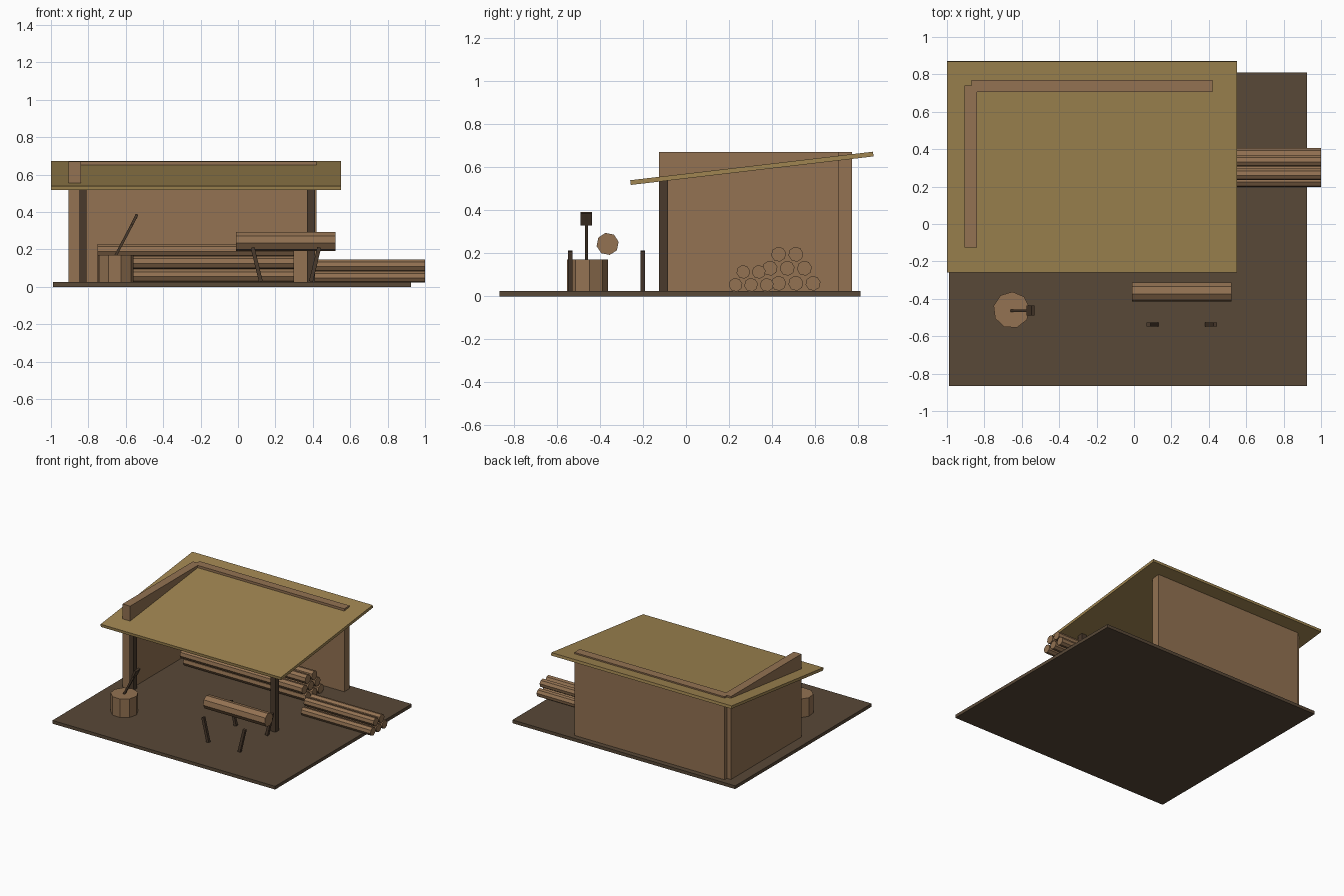
import bpy
import bmesh
import math
from mathutils import Matrix, Vector

if "Cube" in bpy.data.objects:
    bpy.data.objects.remove(bpy.data.objects["Cube"], do_unlink=True)


def make_material(name, rgb):
    color = [(c / 255 / 12.92 if c < 10 else ((c / 255 + 0.055) / 1.055) ** 2.4) for c in rgb] + [1]
    mat = bpy.data.materials.new(name)
    mat.use_nodes = True
    mat.diffuse_color = color
    node = mat.node_tree.nodes["Principled BSDF"]
    node.inputs["Base Color"].default_value = color
    node.inputs["Roughness"].default_value = 0.9
    return mat


wood = make_material("light wood", (147, 114, 82))
dark = make_material("dark wood", (74, 58, 44))
earth = make_material("packed earth", (88, 72, 55))
thatch = make_material("roof straw", (160, 133, 81))


def finish(name, bm, matrix, mat):
    mesh = bpy.data.meshes.new(name)
    bm.to_mesh(mesh)
    bm.free()
    mesh.materials.append(mat)
    obj = bpy.data.objects.new(name, mesh)
    obj.matrix_world = matrix
    bpy.context.collection.objects.link(obj)
    return obj


def block(name, center, size, mat, rot=None):
    bm = bmesh.new()
    bmesh.ops.create_cube(bm, size=1)
    bmesh.ops.scale(bm, vec=size, verts=bm.verts)
    return finish(name, bm, Matrix.Translation(center) @ (rot or Matrix()), mat)


def span(name, low, high, mat):
    low, high = Vector(low), Vector(high)
    return block(name, (low + high) / 2, high - low, mat)


def beam(name, start, end, width, depth, mat):
    # Rectangular bar between two points in the same y plane
    start, end = Vector(start), Vector(end)
    d = end - start
    rot = Matrix.Rotation(math.atan2(d.x, d.z), 4, 'Y')
    return block(name, (start + end) / 2, (width, depth, d.length), mat, rot)


def cylinder(name, center, radius, length, sides, mat, turn=0, along_x=False):
    bm = bmesh.new()
    bmesh.ops.create_cone(bm, cap_ends=True, segments=sides, radius1=radius,
                          radius2=radius, depth=length,
                          matrix=Matrix.Rotation(math.radians(turn), 4, 'Z'))
    rot = Matrix.Rotation(math.pi / 2, 4, 'Y') if along_x else Matrix()
    return finish(name, bm, Matrix.Translation(center) @ rot, mat)


FLOOR = 0.025

# Ground slab, walls and posts
span("ground", (-0.99, -0.865, 0), (0.925, 0.81, FLOOR), earth)
span("back_wall", (-0.87, 0.705, FLOOR), (0.42, 0.77, 0.67), wood)
span("side_wall", (-0.905, -0.125, FLOOR), (-0.84, 0.74, 0.67), wood)
for side, x in (("right", -0.83), ("left", 0.39)):
    span(side + "_post", (x - 0.021, -0.126, FLOOR), (x + 0.021, -0.084, 0.54), dark)

# Sloping roof
block("roof", (-0.225, 0.306, 0.594), (1.55, 1.135, 0.022), thatch,
      Matrix.Rotation(0.117, 4, 'X'))

# Stacked logs, listed as (y, z) of each axis
sheltered = [(0.43, 0.06), (0.51, 0.06), (0.59, 0.06), (0.39, 0.13),
             (0.47, 0.13), (0.55, 0.13), (0.43, 0.195), (0.51, 0.195)]
outdoor = [(0.23, 0.053), (0.302, 0.053), (0.375, 0.053), (0.266, 0.113), (0.338, 0.113)]
for name, logs, x0, x1, r in (("sheltered_log", sheltered, -0.75, 0.30, 0.035),
                              ("outdoor_log", outdoor, 0.40, 1.0, 0.032)):
    for i, (y, z) in enumerate(logs):
        cylinder(f"{name}_{i + 1}", ((x0 + x1) / 2, y, z), r, x1 - x0, 8, wood, 10, True)

# Chopping stump with an axe stuck in it
cylinder("stump", (-0.655, -0.46, 0.097), 0.098, 0.145, 9, wood, -3)
beam("axe_handle", (-0.655, -0.463, 0.165), (-0.542, -0.463, 0.38), 0.014, 0.014, dark)
beam("axe_head", (-0.567, -0.463, 0.332), (-0.54, -0.463, 0.387), 0.015, 0.055, dark)

# Log on a sawing stand with four leaning legs
cylinder("sawing_log", (0.255, -0.364, 0.243), 0.052, 0.53, 8, wood, 11, True)
for row, y in (("front", -0.537), ("back", -0.2)):
    beam(row + "_right_leg", (0.122, y, 0.028), (0.078, y, 0.21), 0.021, 0.021, dark)
    beam(row + "_left_leg", (0.39, y, 0.028), (0.434, y, 0.21), 0.021, 0.021, dark)
